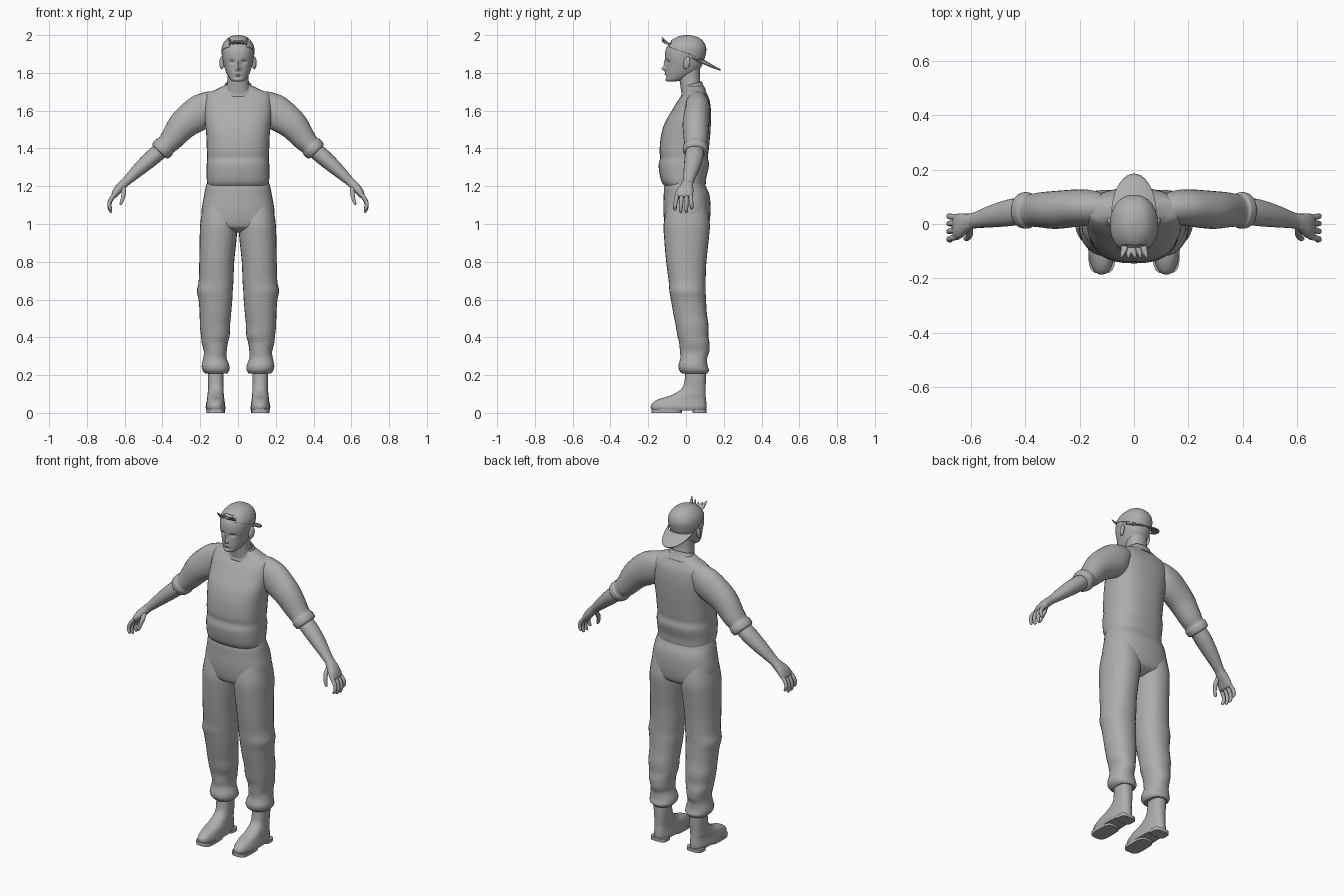
import bpy, bmesh, math
from mathutils import Vector

grey = bpy.data.materials.new("plain grey")
grey.diffuse_color = (0.42, 0.42, 0.42, 1)


def finish(name, bm, mirror=False, thick=0):
    bmesh.ops.recalc_face_normals(bm, faces=bm.faces)
    me = bpy.data.meshes.new(name)
    bm.to_mesh(me)
    bm.free()
    me.materials.append(grey)
    ob = bpy.data.objects.new(name, me)
    bpy.context.collection.objects.link(ob)
    if thick:
        ob.modifiers.new("thickness", 'SOLIDIFY').thickness = thick
    if mirror:
        ob.modifiers.new("mirror", 'MIRROR').use_clip = False
    return ob


def smooth_rows(rows, n):
    # Catmull-Rom interpolation of every column
    out = []
    for i in range(len(rows) - 1):
        p0, p1, p2 = rows[max(i - 1, 0)], rows[i], rows[i + 1]
        p3 = rows[min(i + 2, len(rows) - 1)]
        for k in range(n):
            t = k / n
            out.append([b + .5 * t * (c - a + t * (2*a - 5*b + 4*c - d + t * (3*(b - c) + d - a)))
                        for a, b, c, d in zip(p0, p1, p2, p3)])
    return out + [list(rows[-1])]


def skin(rings, seg, power, caps=True):
    # rings are (centre, half axis u, half axis v)
    bm = bmesh.new()
    loops = []
    for c, u, v in rings:
        loop = []
        for k in range(seg):
            a = 2 * math.pi * k / seg
            ca, sa = math.cos(a), math.sin(a)
            e = 2 / power
            loop.append(bm.verts.new(c + u * math.copysign(abs(ca) ** e, ca)
                                     + v * math.copysign(abs(sa) ** e, sa)))
        loops.append(loop)
    for a, b in zip(loops, loops[1:]):
        for k in range(seg):
            j = (k + 1) % seg
            bm.faces.new((a[k], a[j], b[j], b[k]))
    if caps:
        bm.faces.new(loops[0])
        bm.faces.new(loops[-1])
    return bm


def stack(rows, seg=28, n=4, power=2.2, caps=True):
    # horizontal slices: z, x0, x1, y0, y1
    rings = [(Vector(((x0 + x1) / 2, (y0 + y1) / 2, z)),
              Vector(((x1 - x0) / 2, 0, 0)), Vector((0, (y1 - y0) / 2, 0)))
             for z, x0, x1, y0, y1 in smooth_rows(rows, n)]
    return skin(rings, seg, power, caps)


def wide(rows):
    return [(z, -w, w, a, b) for z, w, a, b in rows]


def tube(rows, seg=20, n=4, power=2):
    # limb: x, y, z, half depth, half thickness
    rows = smooth_rows(rows, n)
    rings = []
    for i, r in enumerate(rows):
        a, b = rows[max(i - 1, 0)], rows[min(i + 1, len(rows) - 1)]
        t = Vector((b[0] - a[0], 0, b[2] - a[2]))
        t = t.normalized() if t.length > 1e-6 else Vector((0, 0, 1))
        rings.append((Vector(r[:3]), Vector((0, r[3], 0)), Vector((-t.z, 0, t.x)) * r[4]))
    return skin(rings, seg, power)


# Shirt body and collar
finish("shirt", stack(wide([
    (1.19, .155, -.10, .10), (1.215, .163, -.125, .105), (1.25, .166, -.137, .108),
    (1.31, .166, -.145, .122), (1.35, .163, -.137, .116), (1.39, .165, -.14, .12),
    (1.47, .168, -.132, .128), (1.54, .175, -.11, .132), (1.60, .178, -.075, .132),
    (1.655, .178, -.042, .125), (1.69, .165, -.015, .11), (1.71, .12, -.005, .10),
    (1.73, .08, 0, .09)]), seg=36, power=2.5))
collar = stack(wide([(-.03, .095, -.07, .065), (0, .078, -.06, .05), (.022, .068, -.055, .042)]),
               caps=False)
for v in collar.verts:
    v.co = Vector((v.co.x, v.co.y + .042, v.co.z + 1.722 + v.co.y * .25))
finish("collar", collar, thick=.006)

# Sleeves with rolled cuffs, forearms
finish("sleeve", tube([
    (-.11, .06, 1.635, .05, .06), (-.145, .06, 1.63, .062, .075), (-.195, .06, 1.595, .068, .092),
    (-.285, .052, 1.53, .07, .08), (-.35, .052, 1.45, .064, .063), (-.38, .05, 1.418, .06, .055),
    (-.392, .05, 1.406, .067, .060), (-.412, .05, 1.388, .065, .057),
    (-.418, .049, 1.382, .052, .046)], seg=24), mirror=True)
finish("forearm", tube([
    (-.39, .048, 1.405, .045, .042), (-.45, .043, 1.355, .05, .043), (-.52, .03, 1.293, .042, .036),
    (-.585, .014, 1.232, .03, .025), (-.61, .008, 1.21, .03, .023)]), mirror=True)

# Hands
finish("palm", tube([
    (-.59, .012, 1.227, .027, .022), (-.615, .004, 1.203, .034, .024),
    (-.638, -.006, 1.178, .045, .022), (-.655, -.010, 1.152, .046, .017),
    (-.66, -.010, 1.142, .035, .01)], power=2.4), mirror=True)
for i, (y, dy, drop) in enumerate([(-.047, -.012, .012), (-.022, -.006, 0),
                                   (.002, 0, 0), (.024, .006, .018)]):
    finish("finger_%d" % i, tube([
        (-.648, y, 1.162, .011, .011), (-.672, y + dy * .4, 1.128 + drop * .3, .011, .011),
        (-.682, y + dy * .8, 1.094 + drop * .7, .010, .010),
        (-.675, y + dy, 1.068 + drop, .009, .008),
        (-.670, y + dy, 1.060 + drop, .003, .003)], seg=10, n=3), mirror=True)
finish("thumb", tube([
    (-.608, -.012, 1.198, .014, .014), (-.605, -.035, 1.165, .015, .013),
    (-.612, -.05, 1.130, .011, .010), (-.62, -.054, 1.108, .009, .008),
    (-.622, -.054, 1.10, .003, .003)], seg=10, n=3), mirror=True)

# Trousers
finish("trouser_hips", stack(wide([
    (.955, .04, -.05, .06), (.975, .13, -.095, .10), (1.0, .185, -.112, .122),
    (1.07, .193, -.12, .13), (1.15, .18, -.118, .125), (1.20, .17, -.115, .105),
    (1.235, .158, -.10, .095)]), seg=36, power=2.4))
finish("trouser_leg", stack([
    (1.10, -.185, -.01, -.10, .11), (1.0, -.2, -.003, -.118, .126), (.915, -.203, -.008, -.115, .12),
    (.80, -.205, -.02, -.105, .108), (.70, -.208, -.024, -.092, .104),
    (.645, -.217, -.028, -.088, .104), (.60, -.209, -.03, -.08, .106),
    (.53, -.203, -.036, -.068, .11), (.465, -.202, -.042, -.055, .119),
    (.41, -.196, -.044, -.046, .118), (.37, -.192, -.054, -.036, .124),
    (.325, -.181, -.060, -.032, .123), (.29, -.184, -.060, -.030, .112),
    (.25, -.192, -.046, -.040, .114), (.225, -.187, -.046, -.036, .121),
    (.208, -.172, -.058, -.02, .112)]), mirror=True)

# Boots
finish("boot", stack([
    (.012, -.166, -.068, -.178, .105), (.03, -.171, -.067, -.187, .108),
    (.05, -.168, -.069, -.18, .108), (.072, -.164, -.072, -.145, .106),
    (.093, -.162, -.075, -.08, .104), (.13, -.158, -.076, -.022, .104),
    (.18, -.16, -.076, -.006, .105), (.24, -.16, -.078, -.004, .104)], power=2.4), mirror=True)
for part, y0, y1 in (("boot_heel", .035, .108), ("boot_sole", -.182, -.02)):
    finish(part, stack([(0, -.166, -.07, y0, y1), (.02, -.168, -.069, y0, y1)],
                       n=1, power=3.5), mirror=True)

# Neck and head, with the face pushed in and out by soft bumps
finish("neck", stack(wide([(1.66, .075, -.02, .09), (1.72, .062, -.028, .082),
                           (1.77, .056, -.035, .074), (1.84, .055, -.04, .075)])))
skull = wide([
    (1.755, .025, -.098, -.05), (1.765, .042, -.104, -.01), (1.80, .062, -.106, .055),
    (1.84, .075, -.105, .085), (1.88, .083, -.111, .097), (1.92, .085, -.108, .104),
    (1.95, .077, -.093, .097), (1.975, .059, -.068, .078), (1.99, .038, -.038, .05),
    (1.997, .012, -.005, .02)])
bumps = [(0, 1.822, .024, .011, .012), (0, 1.848, .012, .008, .018), (.031, 1.86, -.013, .015, .009),
         (-.031, 1.86, -.013, .015, .009), (0, 1.793, .008, .018, .007), (0, 1.764, .006, .02, .009),
         (0, 1.779, -.004, .02, .005)]
head = stack(skull, seg=56, n=6)
for v in head.verts:
    if v.co.y < -.02:
        x, z = v.co.x, v.co.z
        for bx, bz, amp, sx, sz in bumps:
            v.co.y -= amp * math.exp(-((x - bx) / sx) ** 2 - ((z - bz) / sz) ** 2)
finish("head", head)
ear = bmesh.new()
bmesh.ops.create_uvsphere(ear, u_segments=14, v_segments=8, radius=1)
for v in ear.verts:
    v.co = Vector((-.086 + v.co.x * .012 - v.co.y * .006, .004 + v.co.y * .018 + v.co.z * .005,
                   1.853 + v.co.z * .034))
finish("ear", ear, mirror=True)

# Backwards cap: skull shell cut by a sloping rim, with a front opening
cap = stack(skull, seg=56, n=6)
for v in cap.verts:
    v.co = Vector((v.co.x * 1.035, .003 + (v.co.y - .003) * 1.035, v.co.z + .003))
bmesh.ops.bisect_plane(cap, geom=cap.verts[:] + cap.edges[:] + cap.faces[:],
                       plane_co=(0, 0, 1.905), plane_no=(0, .36, 1), clear_inner=True)
gap = [f for f in cap.faces if f.calc_center_median().y < -.03 and
       (f.calc_center_median().x / .048) ** 2 + ((f.calc_center_median().z - 1.948) / .024) ** 2 < 1]
bmesh.ops.delete(cap, geom=gap, context='FACES')
finish("cap", cap, thick=.003)

# Cap visor hanging over the back of the neck
visor = bmesh.new()
grid = []
for i in range(21):
    a = math.pi * i / 20
    row = []
    for k in range(7):
        y = .03 + math.sin(a) * (.068 + .088 * k / 6)
        x = -math.cos(a) * .084
        row.append(visor.verts.new((x, y, 1.868 - .6 * (y - .1) - 3.5 * x * x)))
    grid.append(row)
for a, b in zip(grid, grid[1:]):
    for k in range(6):
        visor.faces.new((a[k], a[k + 1], b[k + 1], b[k]))
bmesh.ops.remove_doubles(visor, verts=visor.verts, dist=1e-5)
finish("cap_visor", visor, thick=.006)

# Tuft of hair sticking out of the cap opening
for i, (x, tip_x, tip_z) in enumerate([(-.036, -.05, 1.988), (-.018, -.022, 1.972), (0, .006, 1.966),
                                       (.018, .026, 1.976), (.036, .05, 1.99)]):
    finish("hair_spike_%d" % i, tube([
        (x, -.075, 1.952, .013, .014), (x * 1.05, -.1, 1.957, .012, .013),
        (tip_x, -.128, tip_z, .001, .001)], seg=6, n=2))

bpy.ops.object.select_all(action='SELECT')
bpy.context.view_layer.objects.active = bpy.context.selected_objects[0]
bpy.ops.object.shade_smooth_by_angle(angle=math.radians(45))
